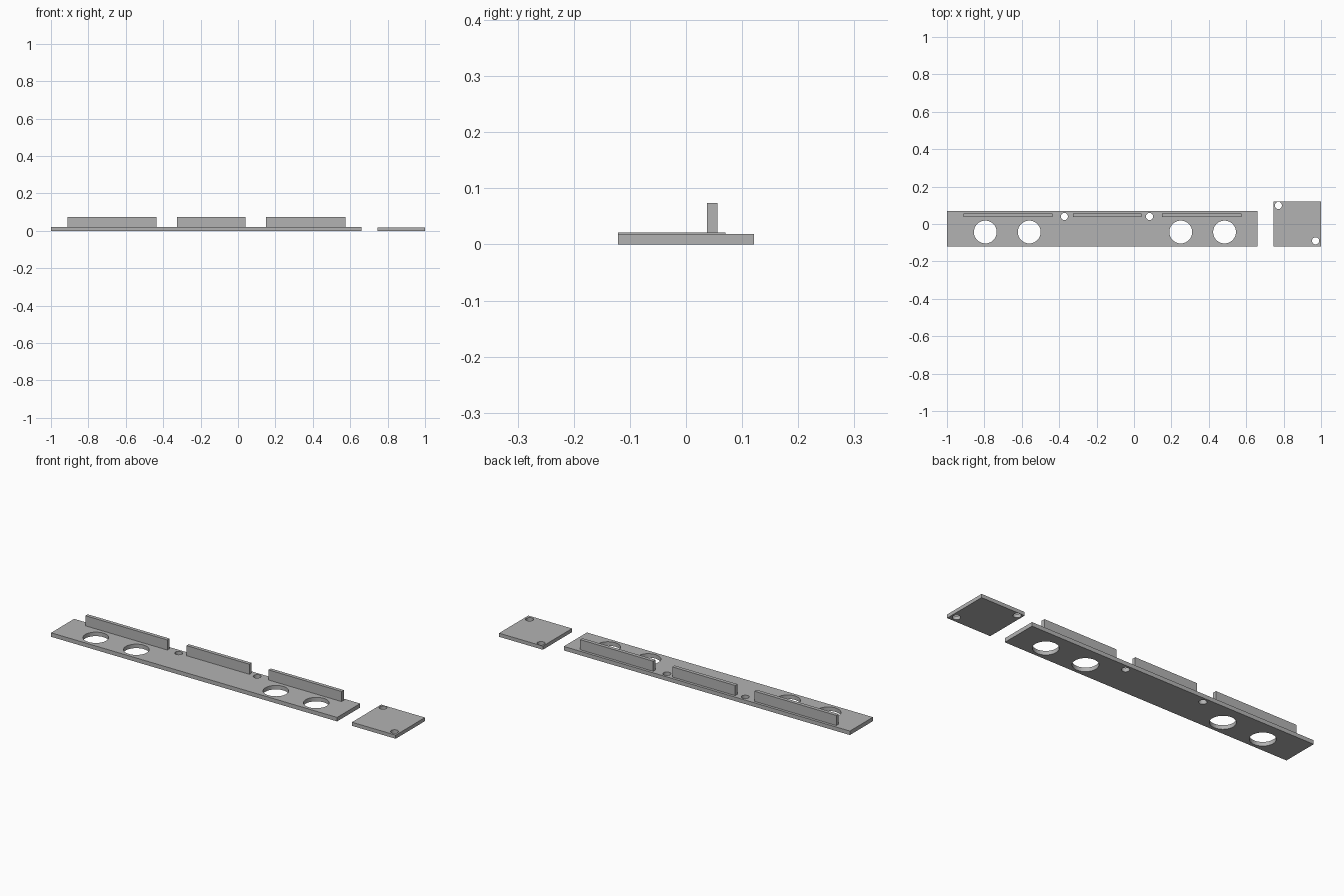
import bpy

if "Cube" in bpy.data.objects:
    bpy.data.objects.remove(bpy.data.objects["Cube"])

grey = bpy.data.materials.new("plain grey")
grey.diffuse_color = (0.45, 0.45, 0.45, 1)
grey.use_nodes = True
grey.node_tree.nodes["Principled BSDF"].inputs["Base Color"].default_value = grey.diffuse_color


def block(name, x0, x1, y0, y1, z0, z1):
    bpy.ops.mesh.primitive_cube_add(size=1, location=((x0 + x1) / 2, (y0 + y1) / 2, (z0 + z1) / 2))
    ob = bpy.context.object
    ob.name = name
    ob.scale = (x1 - x0, y1 - y0, z1 - z0)
    bpy.ops.object.transform_apply(location=False, rotation=False, scale=True)
    ob.data.materials.append(grey)
    return ob


def drill(ob, holes):
    """Cut vertical round holes given as (x, y, radius)."""
    for x, y, r in holes:
        bpy.ops.mesh.primitive_cylinder_add(vertices=48, radius=r, depth=0.2, location=(x, y, 0))
        cutter = bpy.context.object
        cutter.data.materials.append(grey)
        mod = ob.modifiers.new("hole", 'BOOLEAN')
        mod.operation = 'DIFFERENCE'
        mod.solver = 'EXACT'
        mod.object = cutter
        bpy.context.view_layer.objects.active = ob
        bpy.ops.object.modifier_apply(modifier=mod.name)
        bpy.data.objects.remove(cutter)
    bpy.ops.object.select_all(action='DESELECT')
    ob.select_set(True)
    bpy.context.view_layer.objects.active = ob
    bpy.ops.object.shade_smooth_by_angle()


# Long base plate with four large openings and two screw holes
base = block("base_plate", -1, 0.66, -0.121, 0.07, 0, 0.021)
drill(base, [(x, -0.043, 0.061) for x in (-0.795, -0.56, 0.25, 0.484)]
      + [(x, 0.04, 0.019) for x in (-0.372, 0.083)])

# Upright ribs along the rear edge
for i, (x0, x1) in enumerate([(-0.912, -0.436), (-0.325, 0.04), (0.151, 0.575)]):
    block(f"rib_{i + 1}", x0, x1, 0.037, 0.056, 0.0205, 0.074)

# Separate square cover with two diagonal screw holes
cover = block("square_cover", 0.746, 1, -0.121, 0.121, 0, 0.019)
drill(cover, [(0.772, 0.099, 0.019), (0.971, -0.09, 0.019)])
